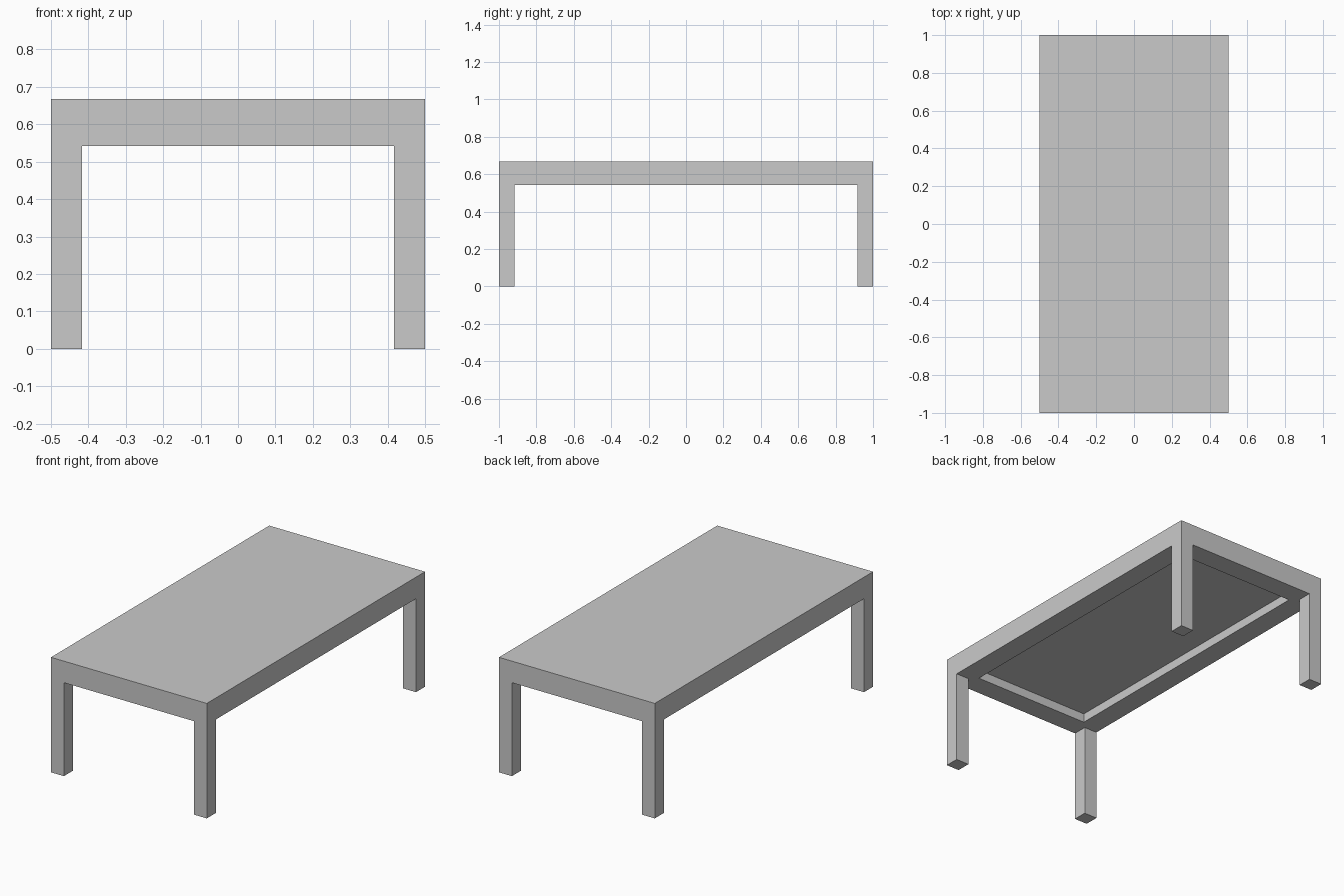
import bpy
import bmesh
from mathutils import Matrix, Vector

WIDTH, LENGTH, HEIGHT = 1.0, 2.0, 0.667
APRON = 0.125        # height of the table top with its rim
RIM = 0.125          # width of the rim underneath
RECESS = 0.052       # depth of the hollow inside the rim
LEG = 0.083
LEG_HEIGHT = HEIGHT - APRON

default_cube = bpy.data.objects.get("Cube")
if default_cube:
    bpy.data.objects.remove(default_cube, do_unlink=True)

grey = bpy.data.materials.new("light grey")
grey.use_nodes = True
colour = (0.59, 0.59, 0.59, 1.0)
grey.diffuse_color = colour
grey.node_tree.nodes["Principled BSDF"].inputs["Base Color"].default_value = colour


def box(size, centre):
    bm = bmesh.new()
    bmesh.ops.create_cube(
        bm, size=1, matrix=Matrix.Translation(centre) @ Matrix.Diagonal((*size, 1)))
    return bm


def finish(bm, name):
    mesh = bpy.data.meshes.new(name)
    bm.to_mesh(mesh)
    bm.free()
    mesh.materials.append(grey)
    obj = bpy.data.objects.new(name, mesh)
    bpy.context.collection.objects.link(obj)
    return obj


# Table top: a slab whose underside is inset and pushed up into a hollow
bm = box((WIDTH, LENGTH, APRON), (0, 0, HEIGHT - APRON / 2))
bm.normal_update()
underside = min(bm.faces, key=lambda f: f.calc_center_median().z)
bmesh.ops.inset_region(bm, faces=[underside], thickness=RIM, use_even_offset=True)
hollow = bmesh.ops.extrude_discrete_faces(bm, faces=[underside])["faces"][0]
bmesh.ops.translate(bm, verts=hollow.verts, vec=Vector((0, 0, RECESS)))
bmesh.ops.recalc_face_normals(bm, faces=bm.faces)
finish(bm, "table_top")

# Four square legs, flush with the corners
for y_name, y_side in (("front", -1), ("back", 1)):
    for x_name, x_side in (("right", -1), ("left", 1)):
        centre = (x_side * (WIDTH - LEG) / 2, y_side * (LENGTH - LEG) / 2, LEG_HEIGHT / 2)
        finish(box((LEG, LEG, LEG_HEIGHT), centre), f"{y_name}_{x_name}_leg")
